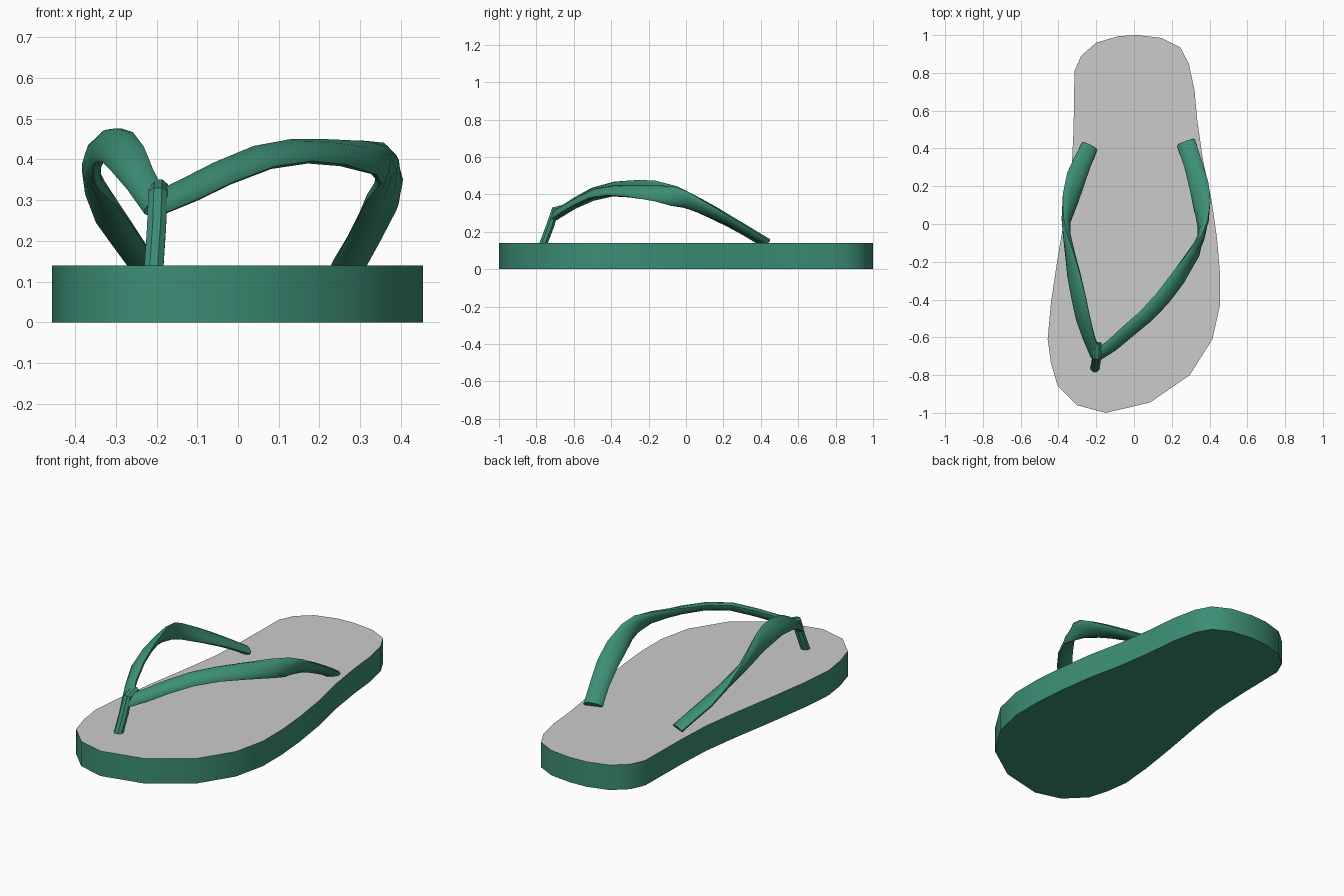
import bpy, bmesh, math
from mathutils import Vector

if "Cube" in bpy.data.objects:
    bpy.data.objects.remove(bpy.data.objects["Cube"])


def material(name, color):
    m = bpy.data.materials.new(name)
    m.diffuse_color = (*color, 1)
    m.use_nodes = True
    m.node_tree.nodes["Principled BSDF"].inputs["Base Color"].default_value = m.diffuse_color
    return m


GREEN = material("green rubber", (0.045, 0.27, 0.18))
GREY = material("light grey footbed", (0.6, 0.6, 0.6))


def finish(name, bm, mats, angle):
    bmesh.ops.recalc_face_normals(bm, faces=bm.faces)
    me = bpy.data.meshes.new(name)
    bm.to_mesh(me)
    bm.free()
    for m in mats:
        me.materials.append(m)
    ob = bpy.data.objects.new(name, me)
    bpy.context.collection.objects.link(ob)
    bpy.ops.object.select_all(action='DESELECT')
    ob.select_set(True)
    bpy.context.view_layer.objects.active = ob
    bpy.ops.object.shade_smooth_by_angle(angle=math.radians(angle))
    return ob


def skin(bm, rings):
    """Join rings of vertices into a capped tube."""
    loops = [[bm.verts.new(p) for p in r] for r in rings]
    n = len(loops[0])
    for a, b in zip(loops, loops[1:]):
        for i in range(n):
            j = (i + 1) % n
            bm.faces.new((a[i], a[j], b[j], b[i]))
    bm.faces.new(loops[0])
    bm.faces.new(loops[-1])


# Sole: foot outline extruded upwards, grey top face
outline = [(0.02, 1), (0.145, 0.985), (0.245, 0.935), (0.29, 0.85), (0.32, 0.71),
           (0.335, 0.55), (0.365, 0.34), (0.41, 0.13), (0.44, -0.08), (0.455, -0.26),
           (0.455, -0.43), (0.415, -0.61), (0.295, -0.8), (0.085, -0.945), (-0.15, -1),
           (-0.3, -0.96), (-0.405, -0.855), (-0.44, -0.735), (-0.457, -0.61),
           (-0.44, -0.42), (-0.405, -0.185), (-0.36, 0.08), (-0.33, 0.29),
           (-0.32, 0.5), (-0.315, 0.81), (-0.28, 0.89), (-0.2, 0.96), (-0.08, 0.995)]
bm = bmesh.new()
skin(bm, [[(x, y, z) for x, y in outline] for z in (0, 0.14)])
for f in bm.faces:
    if f.calc_center_median().z > 0.13:
        f.material_index = 1
finish("sole", bm, [GREEN, GREY], 50)


def strap(name, stations, inward, thickness=0.042):
    """Twisted ribbon; stations are (x, y, z, width, twist) from toe to heel."""
    pts = [Vector(s[:3]) for s in stations]
    rings = []
    for i, (_, _, _, width, twist) in enumerate(stations):
        t = (pts[min(i + 1, len(pts) - 1)] - pts[max(i - 1, 0)]).normalized()
        h = Vector((-t.y, t.x, 0)).normalized() * inward
        u = t.cross(h).normalized()
        if u.z < 0:
            u = -u
        a = math.radians(twist)
        wide = h * math.cos(a) + u * math.sin(a)
        flat = t.cross(wide)
        ring = []
        for k in range(10):
            c, s = math.cos(k * math.tau / 10), math.sin(k * math.tau / 10)
            ring.append(pts[i] + wide * (c * width / 2) + flat * (s * thickness / 2))
        rings.append(ring)
    bm = bmesh.new()
    skin(bm, rings)
    finish(name, bm, [GREEN], 60)


# Two straps, each twisting past vertical at the side of the foot
strap("right_strap", [
    (-0.20, -0.70, 0.29, 0.07, 40), (-0.12, -0.645, 0.325, 0.08, 33),
    (-0.04, -0.575, 0.365, 0.085, 30), (0.06, -0.49, 0.405, 0.09, 30),
    (0.15, -0.395, 0.42, 0.095, 30), (0.23, -0.29, 0.417, 0.10, 35),
    (0.32, -0.15, 0.405, 0.10, 58), (0.355, -0.07, 0.39, 0.105, 90),
    (0.365, 0.0, 0.37, 0.10, 118), (0.36, 0.1, 0.325, 0.11, 148),
    (0.345, 0.2, 0.275, 0.11, 162), (0.312, 0.32, 0.21, 0.10, 170),
    (0.275, 0.43, 0.145, 0.10, 175)], 1)
strap("left_strap", [
    (-0.20, -0.70, 0.285, 0.07, 40), (-0.24, -0.60, 0.35, 0.08, 42),
    (-0.27, -0.50, 0.40, 0.10, 42), (-0.295, -0.38, 0.43, 0.105, 45),
    (-0.318, -0.27, 0.435, 0.105, 52), (-0.335, -0.18, 0.43, 0.10, 65),
    (-0.356, -0.06, 0.40, 0.09, 88), (-0.36, 0.02, 0.365, 0.085, 112),
    (-0.335, 0.14, 0.305, 0.105, 150), (-0.305, 0.25, 0.245, 0.11, 165),
    (-0.272, 0.33, 0.197, 0.10, 170), (-0.235, 0.41, 0.145, 0.09, 175)], -1)

# Toe post: flat-sided stem leaning back, looped over the strap joint
bm = bmesh.new()
path = [(-0.207, -0.765, 0.13), (-0.2, -0.725, 0.235), (-0.197, -0.70, 0.315), (-0.195, -0.63, 0.33)]
rings = []
for i, p in enumerate(path):
    t = (Vector(path[min(i + 1, 3)]) - Vector(path[max(i - 1, 0)])).normalized()
    side = Vector((1, 0, 0))
    d = t.cross(side).normalized()
    rings.append([Vector(p) + side * (0.023 * math.cos(a)) * 1.1 + d * (0.023 * math.sin(a))
                  for a in (math.tau * (k + 0.5) / 8 for k in range(8))])
skin(bm, rings)
finish("toe_post", bm, [GREEN], 40)
